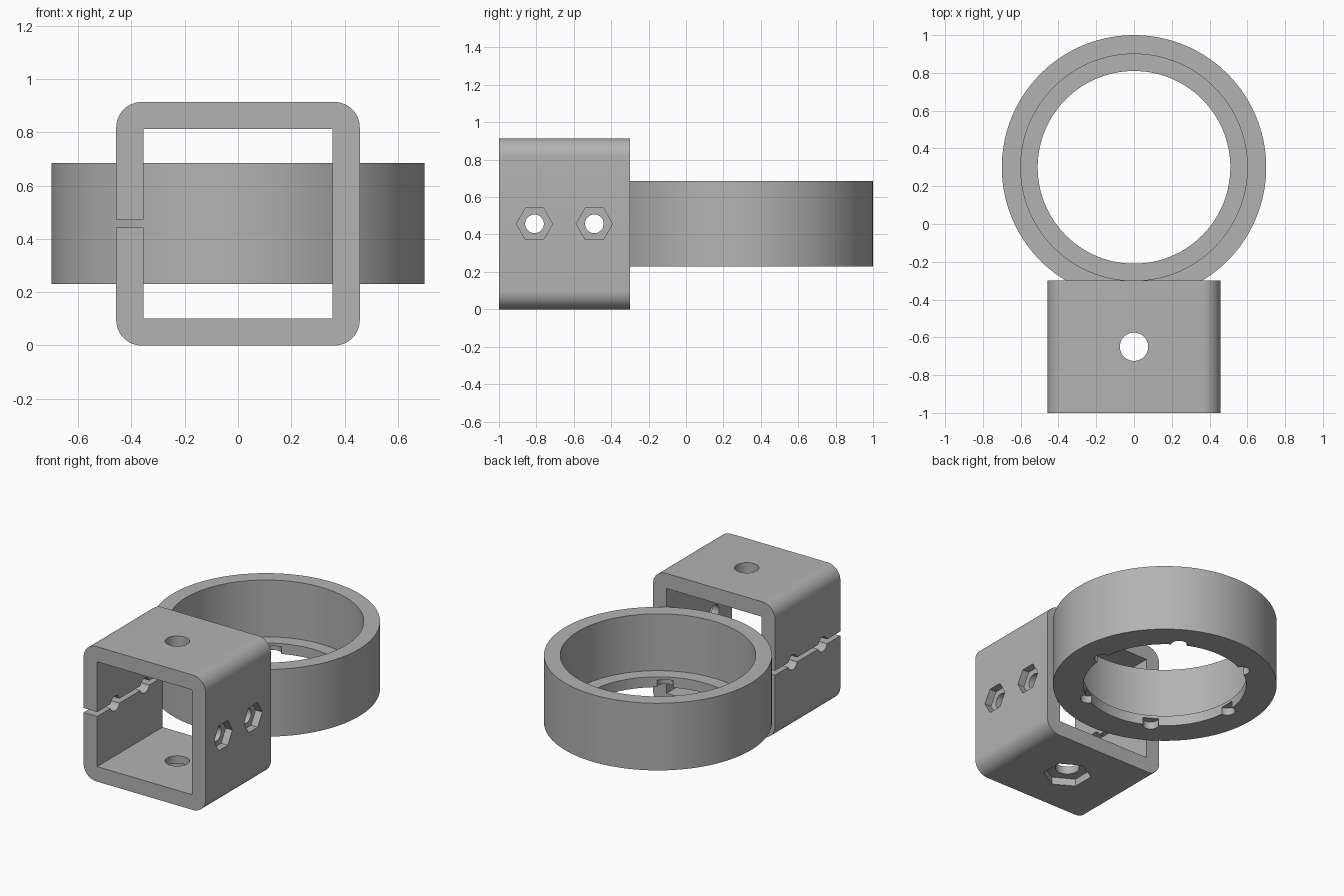
import bpy, bmesh, math
from mathutils import Matrix, Vector

old = bpy.data.objects.get("Cube")
if old:
    bpy.data.objects.remove(old, do_unlink=True)

GREY = (0.45, 0.45, 0.45, 1)
mat = bpy.data.materials.new("plain grey")
mat.use_nodes = True
mat.diffuse_color = GREY
mat.node_tree.nodes["Principled BSDF"].inputs["Base Color"].default_value = GREY

HALF, WALL, ROUND = 0.457, 0.102, 0.095    # square clamp section
MID = HALF                                 # height of the clamp centre
RING_Y, RING_Z0, RING_Z1 = 0.3, 0.23, 0.685


def add_object(name, bm):
    bmesh.ops.recalc_face_normals(bm, faces=bm.faces)
    mesh = bpy.data.meshes.new(name)
    bm.to_mesh(mesh)
    bm.free()
    mesh.materials.append(mat)
    obj = bpy.data.objects.new(name, mesh)
    bpy.context.collection.objects.link(obj)
    return obj


def cutter(center, axis, radius, length, sides):
    """Prism along an axis; six-sided ones point along y."""
    bm = bmesh.new()
    bmesh.ops.create_cone(bm, cap_ends=True, segments=sides, radius1=radius,
                          radius2=radius, depth=length)
    turn = Matrix.Rotation(math.pi / 2, 4, 'Y') if axis == 'X' else Matrix()
    bmesh.ops.transform(bm, matrix=Matrix.Translation(center) @ turn, verts=bm.verts)
    obj = add_object("cutter", bm)
    # Corner pointing along y
    pts = [v.co - Vector(center) for v in obj.data.vertices]
    if sides == 6 and max(p.y for p in pts) < radius * 0.99:
        spin = Matrix.Rotation(math.pi / 6, 4, axis)
        obj.data.transform(Matrix.Translation(center) @ spin @ Matrix.Translation(-Vector(center)))
    obj.hide_render = True
    return obj


def carve(obj, cutters):
    for c in cutters:
        mod = obj.modifiers.new("cut", 'BOOLEAN')
        mod.operation, mod.solver, mod.object = 'DIFFERENCE', 'EXACT', c
    deps = bpy.context.evaluated_depsgraph_get()
    mesh = bpy.data.meshes.new_from_object(obj.evaluated_get(deps))
    obj.modifiers.clear()
    obj.data = mesh
    for c in cutters:
        bpy.data.objects.remove(c, do_unlink=True)


# Square clamp: split C-section pulled along y
inner, gap = HALF - WALL, 0.015
profile = [(-inner, -gap), (-inner, -inner), (inner, -inner), (inner, inner),
           (-inner, inner), (-inner, gap), (-HALF, gap)]
for start in (180, 90, 0, -90):            # rounded outer corners, clockwise
    mid = math.radians(start - 45)
    cx = math.copysign(HALF - ROUND, math.cos(mid))
    cz = math.copysign(HALF - ROUND, math.sin(mid))
    for i in range(13):
        a = math.radians(start - 90 * i / 12)
        profile.append((cx + ROUND * math.cos(a), cz + ROUND * math.sin(a)))
profile.append((-HALF, -gap))
bm = bmesh.new()
face = bm.faces.new([bm.verts.new((x, -1, z + MID)) for x, z in profile])
grown = bmesh.ops.extrude_face_region(bm, geom=[face])
bmesh.ops.translate(bm, vec=(0, 0.7, 0),
                    verts=[g for g in grown["geom"] if isinstance(g, bmesh.types.BMVert)])
clamp = add_object("square_clamp", bm)

# Bolt holes with nut pockets: two across the split, one vertical
cuts = [cutter((0, -0.65, MID), 'Z', 0.075, 1.2, 48),
        cutter((0, -0.65, 0), 'Z', 0.15, 0.1, 6)]
for y in (-0.81, -0.49):
    cuts += [cutter((0, y, MID), 'X', 0.05, 1.2, 40),
             cutter((HALF, y, MID), 'X', 0.097, 0.1, 6)]
carve(clamp, cuts)

# Round holder: lathed wall with an inner ledge at the bottom
ledge = RING_Z0 + 0.07
section = [(0.51, RING_Z0), (0.7, RING_Z0), (0.7, RING_Z1),
           (0.6, RING_Z1), (0.6, ledge), (0.51, ledge)]
bm = bmesh.new()
STEPS = 120
rows = []
for i in range(STEPS):
    a = math.tau * i / STEPS
    rows.append([bm.verts.new((r * math.cos(a), RING_Y + r * math.sin(a), z))
                 for r, z in section])
for i, row in enumerate(rows):
    nxt = rows[(i + 1) % STEPS]
    for j in range(len(section)):
        k = (j + 1) % len(section)
        bm.faces.new((row[j], row[k], nxt[k], nxt[j]))
ring = add_object("round_holder", bm)

# Six blind notches under the ledge
notches = []
for i in range(6):
    a = math.tau * i / 6
    notches.append(cutter((0.51 * math.cos(a), RING_Y + 0.51 * math.sin(a), RING_Z0),
                          'Z', 0.05, 0.1, 32))
carve(ring, notches)

# Smooth curved surfaces, crisp edges
bpy.ops.object.select_all(action='DESELECT')
for obj in (clamp, ring):
    obj.select_set(True)
bpy.context.view_layer.objects.active = ring
bpy.ops.object.shade_smooth_by_angle(angle=math.radians(30))
